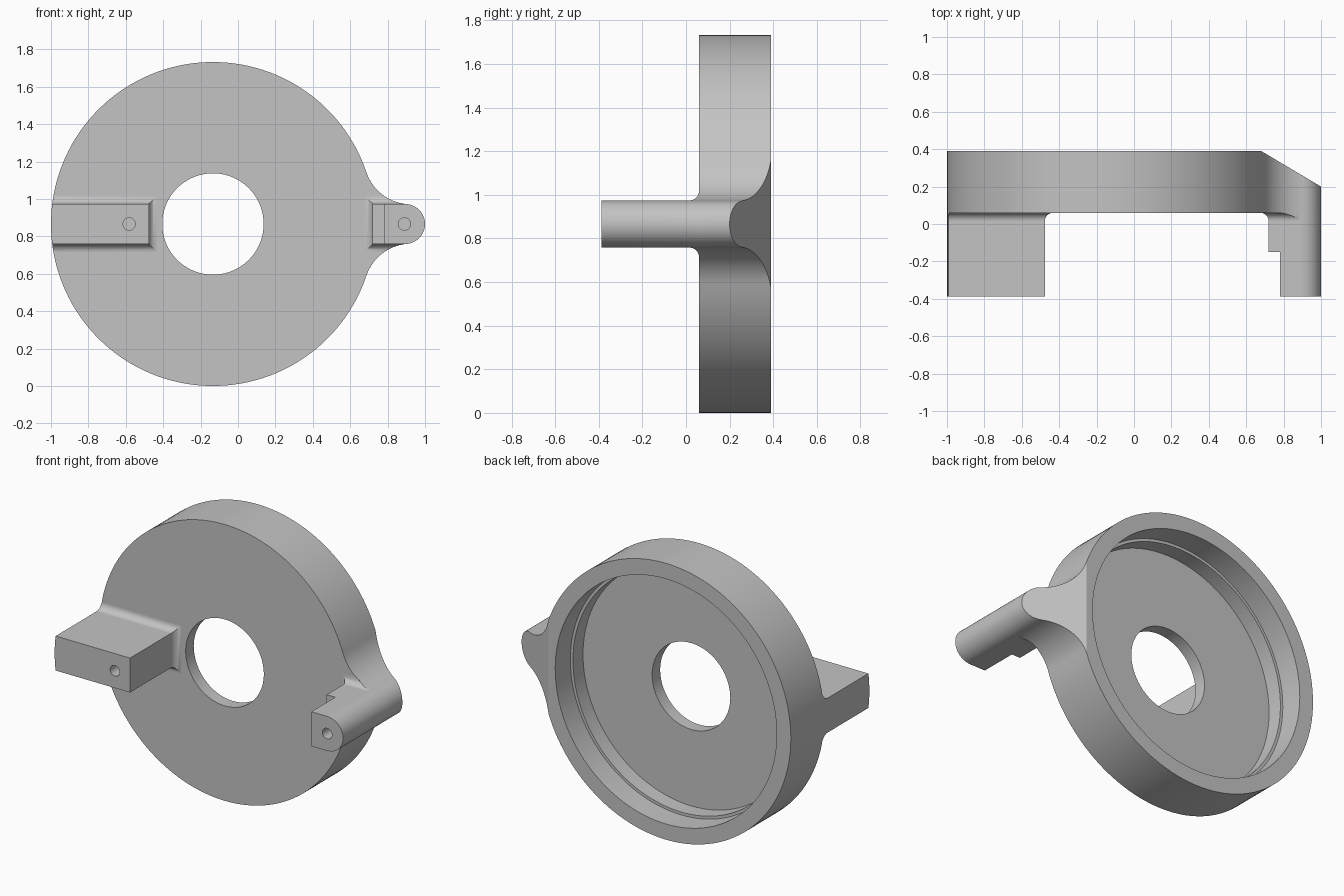
import bpy, bmesh
from math import sin, cos, pi, atan2, sqrt
from mathutils import Vector

if "Cube" in bpy.data.objects:
    bpy.data.objects.remove(bpy.data.objects["Cube"])

CX, CZ, R = -0.134, 0.866, 0.866       # disc centre and radius
FRONT, BACK, TIP = 0.06, 0.39, -0.388  # depths along y
LUG_X, LUG_R, BLEND = 0.893, 0.107, 0.25
HALF, FILLET = 0.108, 0.045            # arm half height, base fillet


def finish(bm, name):
    bmesh.ops.recalc_face_normals(bm, faces=bm.faces)
    mesh = bpy.data.meshes.new(name)
    bm.to_mesh(mesh)
    bm.free()
    obj = bpy.data.objects.new(name, mesh)
    bpy.context.collection.objects.link(obj)
    return obj


def prism(name, points, move):
    """Extrude a flat outline along a vector."""
    bm = bmesh.new()
    face = bm.faces.new([bm.verts.new(p) for p in points])
    top = bmesh.ops.extrude_face_region(bm, geom=[face])["geom"]
    bmesh.ops.translate(bm, vec=move, verts=[v for v in top if isinstance(v, bmesh.types.BMVert)])
    return finish(bm, name)


def arc(x, z, r, start, end, steps):
    return [(x + r * cos(start + (end - start) * i / steps),
             z + r * sin(start + (end - start) * i / steps)) for i in range(steps + 1)]


def cylinder(name, x, r, y0, y1, steps=128):
    ring = arc(x, CZ, r, 0, 2 * pi, steps)[:-1]
    return prism(name, [(px, y0, pz) for px, pz in ring], (0, y1 - y0, 0))


def box(name, x0, x1, y0, y1, z0, z1):
    return prism(name, [(x0, y0, z0), (x1, y0, z0), (x1, y0, z1), (x0, y0, z1)], (0, y1 - y0, 0))


def arm(name, x0, x1):
    """Square arm reaching forward, flared by a mitred fillet at the disc."""
    sections = [(TIP, 0)]
    for i in range(9):
        t = pi / 2 * i / 8
        sections.append((FRONT - FILLET + FILLET * sin(t), FILLET * (1 - cos(t))))
    sections.append((FRONT + 0.04, FILLET))
    bm = bmesh.new()
    rings = []
    for y, g in sections:
        a, b, h = x0 - g, x1 + g, HALF + g
        rings.append([bm.verts.new((x, y, CZ + z)) for x, z in ((a, -h), (b, -h), (b, h), (a, h))])
    for lo, hi in zip(rings, rings[1:]):
        for i in range(4):
            j = (i + 1) % 4
            bm.faces.new((lo[i], lo[j], hi[j], hi[i]))
    bm.faces.new(rings[0])
    bm.faces.new(rings[-1])
    return finish(bm, name)


def combine(target, other, operation):
    """Apply a boolean and discard the helper."""
    mod = target.modifiers.new("combine", "BOOLEAN")
    mod.operation, mod.solver, mod.object = operation, "EXACT", other
    graph = bpy.context.evaluated_depsgraph_get()
    mesh = bpy.data.meshes.new_from_object(target.evaluated_get(graph))
    target.modifiers.clear()
    target.data = mesh
    bpy.data.objects.remove(other)


# Outline: disc blended by concave arcs into a round lug
span = LUG_X - CX
ra, rb = R + BLEND, LUG_R + BLEND
along = (ra ** 2 - rb ** 2 + span ** 2) / (2 * span)
rise = sqrt(ra ** 2 - along ** 2)
disc_angle = atan2(rise, along)
lug_angle = atan2(rise, along - span)
disc_arc = arc(CX, CZ, R, disc_angle, 2 * pi - disc_angle, 120)
lower = arc(CX + along, CZ - rise, BLEND, pi - disc_angle, pi - lug_angle, 16)
lug_arc = arc(LUG_X, CZ, LUG_R, -lug_angle, lug_angle, 32)
upper = arc(CX + along, CZ + rise, BLEND, pi + lug_angle, pi + disc_angle, 16)
outline = disc_arc + lower[1:-1] + lug_arc + upper[1:-1]


def outline_prism(name, y0, y1):
    return prism(name, [(x, y0, z) for x, z in outline], (0, y1 - y0, 0))


# Lower blend runs from the disc to the lug: keep its path on the near side
body = outline_prism("disc_housing", FRONT, BACK)

# Forward arms, trimmed to the outline
for name, x0, x1 in (("block_arm", -1.2, -0.477), ("lug_arm", 0.72, 1.2)):
    part = arm(name, x0, x1)
    if name == "lug_arm":
        combine(part, box("notch", 0.6, 0.78, -0.6, -0.15, 0.5, 1.2), "DIFFERENCE")
    combine(part, outline_prism("trim", -0.6, BACK - 0.1), "INTERSECT")
    combine(body, part, "UNION")

# Slanted back of the lug
slant = [(0.512, 0.49, 0.3), (1.168, 0.1, 0.3), (1.3, 0.6, 0.3)]
combine(body, prism("slant", slant, (0, 0, 1.1)), "DIFFERENCE")

# Stepped recess, centre opening and screw holes
for x, r, y0, y1, steps in ((CX, 0.768, 0.24, 0.6, 128), (CX, 0.75, 0.14, 0.3, 128),
                            (CX, 0.271, -0.2, 0.5, 96),
                            (-0.582, 0.033, -0.6, -0.15, 32), (0.89, 0.033, -0.6, -0.15, 32)):
    combine(body, cylinder("bore", x, r, y0, y1, steps), "DIFFERENCE")

# Plain grey finish
grey = bpy.data.materials.new("plain_grey")
grey.use_nodes = True
colour = (0.55, 0.55, 0.55, 1)
grey.diffuse_color = colour
grey.node_tree.nodes["Principled BSDF"].inputs["Base Color"].default_value = colour
body.data.materials.clear()
body.data.materials.append(grey)

# Smooth curves, crisp edges
bpy.ops.object.select_all(action="DESELECT")
body.select_set(True)
bpy.context.view_layer.objects.active = body
bpy.ops.object.shade_smooth_by_angle(angle=pi / 6)
weighted = body.modifiers.new("clean_normals", "WEIGHTED_NORMAL")
weighted.keep_sharp = True
